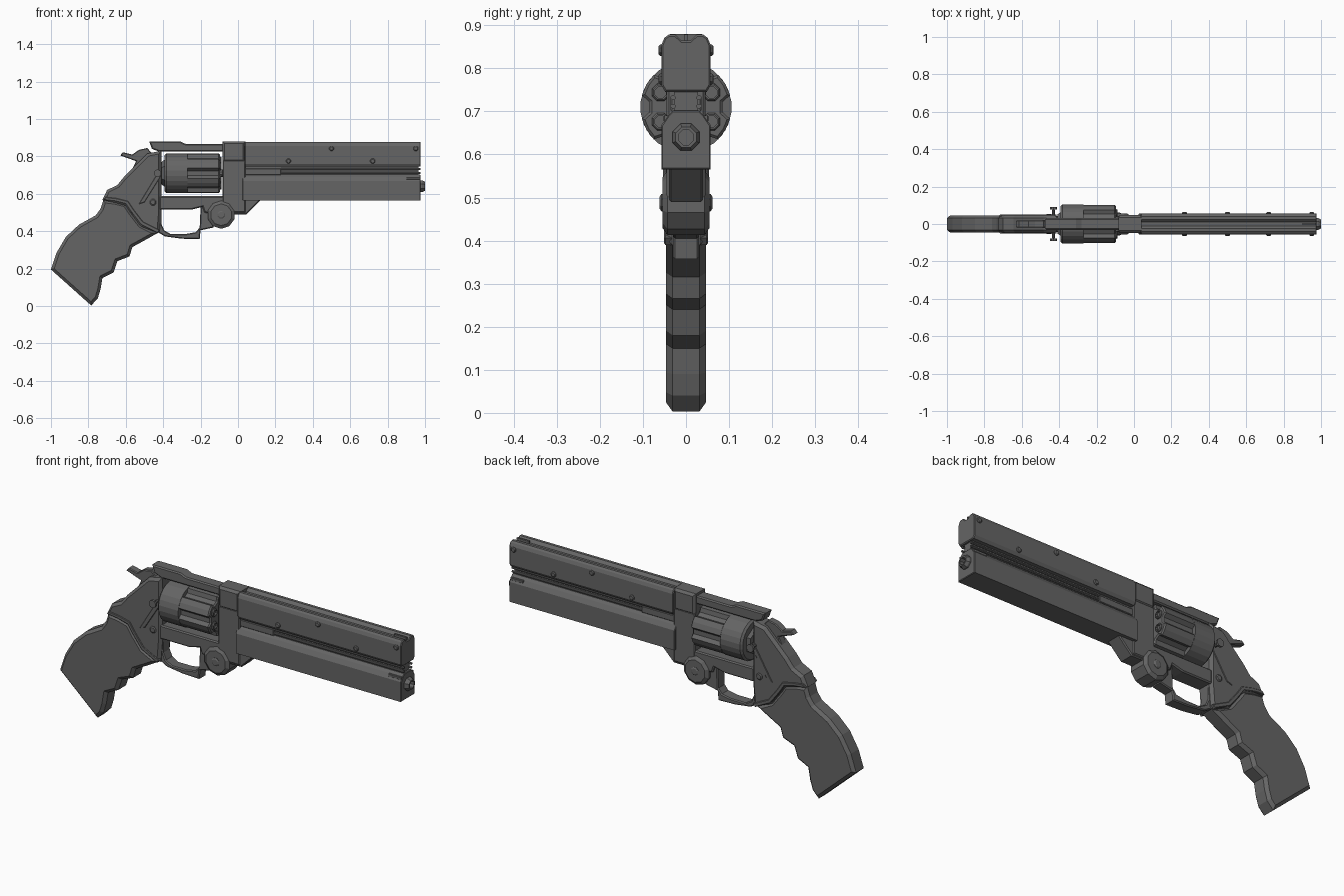
import bpy
import bmesh
from math import sin, cos, pi, radians
from mathutils import Vector

if "Cube" in bpy.data.objects:
    bpy.data.objects.remove(bpy.data.objects["Cube"], do_unlink=True)

# The single gunmetal colour
gunmetal = bpy.data.materials.new("gunmetal_grey")
gunmetal.use_nodes = True
gunmetal.diffuse_color = (0.13, 0.13, 0.13, 1)
for node in gunmetal.node_tree.nodes:
    if node.type == "BSDF_PRINCIPLED":
        node.inputs["Base Color"].default_value = gunmetal.diffuse_color


def finish(name, bm):
    """Turn a bmesh into a named, coloured object."""
    bmesh.ops.recalc_face_normals(bm, faces=bm.faces)
    mesh = bpy.data.meshes.new(name)
    bm.to_mesh(mesh)
    bm.free()
    mesh.materials.append(gunmetal)
    obj = bpy.data.objects.new(name, mesh)
    bpy.context.scene.collection.objects.link(obj)
    return obj


def prism(name, outline, start, end, axis="Y", bevel=0):
    """Extrude an outline along an axis and chamfer its two rims."""
    bm = bmesh.new()

    def place(u, v, t):
        return Vector((u, t, v)) if axis == "Y" else Vector((t, u, v))

    near = [bm.verts.new(place(u, v, start)) for u, v in outline]
    far = [bm.verts.new(place(u, v, end)) for u, v in outline]
    caps = [bm.faces.new(near), bm.faces.new(far)]
    rims = [edge for cap in caps for edge in cap.edges]
    for i in range(len(near)):
        bm.faces.new((near[i - 1], near[i], far[i], far[i - 1]))
    bmesh.ops.recalc_face_normals(bm, faces=bm.faces)
    if bevel:
        bmesh.ops.bevel(bm, geom=rims, offset=bevel, segments=1,
                        affect="EDGES", clamp_overlap=True)
    return finish(name, bm)


def slab(name, outline, half, bevel=0):
    """Side outline with a width symmetric about the middle."""
    return prism(name, outline, -half, half, "Y", bevel)


def box(name, x0, x1, z0, z1, half, bevel=0):
    return slab(name, [(x0, z0), (x1, z0), (x1, z1), (x0, z1)], half, bevel)


def lathe(name, profile, center, sides, axis="X"):
    """Revolve (distance, radius) points about an axis; zero radius closes."""
    bm = bmesh.new()
    rings = []
    for t, r in profile:
        ring = []
        for k in range(sides):
            a = 2 * pi * (k + 0.5) / sides
            u, v = r * cos(a), r * sin(a)
            offset = Vector((t, u, v)) if axis == "X" else Vector((u, t, v))
            ring.append(bm.verts.new(Vector(center) + offset))
        rings.append(ring)
    for a, b in zip(rings, rings[1:]):
        for k in range(sides):
            bm.faces.new((a[k - 1], a[k], b[k], b[k - 1]))
    bmesh.ops.remove_doubles(bm, verts=bm.verts, dist=0.00001)
    return finish(name, bm)


def mirrored(half_profile):
    return half_profile + [(-y, z) for y, z in reversed(half_profile)]


def screws(name, x, z, half, radius):
    """A domed hexagonal screw on both sides."""
    lathe(name, [(-half, 0), (-half, radius * 0.7), (-half + 0.004, radius),
                 (half - 0.004, radius), (half, radius * 0.7), (half, 0)],
          (x, 0, z), 8, "Y")


# Grip with finger scallops
grip_top = [(-.72, .567), (-.66, .56), (-.6, .545), (-.57, .5), (-.52, .435), (-.43, .39)]
grip = [(-1, .195), (-.97, .285), (-.92, .37), (-.85, .435), (-.76, .485), (-.735, .52)]
scallops = [(-.51, .345), (-.565, .315), (-.58, .265), (-.645, .24), (-.665, .18),
            (-.725, .15), (-.735, .09), (-.75, .04), (-.785, .003)]
slab("grip", grip + grip_top + scallops, .046, .015)
rim = [(x + .012, z + .016) for x, z in reversed(grip_top)]
slab("grip_rim", grip_top + rim, .051, .003)

# Rear frame, hammer and side details
slab("rear_frame", [(-.725, .567), (-.7, .62), (-.645, .647), (-.61, .69), (-.545, .755),
                    (-.485, .815), (-.41, .83), (-.41, .51), (-.42, .39), (-.52, .42),
                    (-.6, .53)], .047, .014)
slab("hammer", [(-.63, .805), (-.615, .822), (-.565, .81), (-.53, .835), (-.485, .845),
                (-.455, .81), (-.48, .75), (-.58, .7), (-.545, .775), (-.58, .787)], .02, .004)
slab("side_rib", [(-.43, .71), (-.415, .72), (-.415, .69), (-.5, .555), (-.53, .545)], .051, .002)
screws("frame_screw", -.455, .555, .053, .018)
screws("shield_pin", -.43, .71, .078, .008)
for side in (-1, 1):
    lathe("pin_head", [(-.006, 0), (-.006, .02), (.006, .02), (.006, 0)],
          (-.43, side * .084, .71), 10, "Y")

# Top strap, lower bar and front frame around the cylinder window
slab("top_strap", [(-.475, .88), (-.31, .88), (-.28, .867), (-.07, .867), (-.07, .825),
                   (-.42, .825), (-.46, .84)], .031, .006)
slab("lower_bar", [(-.42, .587), (-.07, .587), (-.07, .48), (-.18, .5), (-.19, .53),
                   (-.25, .515), (-.42, .515)], .043, .006)
box("front_frame", -.083, .04, .5, .78, .045, .005)
box("frame_collar", -.083, .04, .77, .88, .048, .012)
slab("under_lug", [(-.08, .58), (.135, .58), (.045, .49), (-.08, .49)], .04, .005)

# Trigger guard and crane pivot
slab("trigger_guard", [(-.43, .52), (-.43, .395), (-.39, .372), (-.3, .36), (-.205, .357),
                       (-.2, .405), (-.13, .42), (-.13, .53), (-.2, .53), (-.205, .42),
                       (-.225, .395), (-.28, .385), (-.36, .385), (-.395, .405),
                       (-.41, .44), (-.41, .52)], .03, .005)
lathe("crane_pivot", [(-.055, 0), (-.055, .058), (-.043, .075), (.043, .075),
                      (.055, .058), (.055, 0)], (-.09, 0, .488), 10, "Y")
screws("pivot_screw", -.09, .488, .061, .022)

# Cylinder: plain rear, fluted front, chambers and rear ratchet
axis_z = .71
lathe("cylinder_rear", [(-.393, 0), (-.393, .096), (-.383, .106), (-.27, .106), (-.27, 0)],
      (0, 0, axis_z), 24)
flutes = []
for k in range(6):
    for degrees, radius in ((-15, .106), (-8, .086), (8, .086), (15, .106), (30, .106)):
        a = radians(60 * k + degrees)
        flutes.append((radius * cos(a), axis_z + radius * sin(a)))
prism("cylinder_front", flutes, -.275, -.097, "X", .006)
for k in range(6):
    a = radians(60 * k + 30)
    lathe("chamber", [(-.12, .014), (-.088, .014), (-.088, .018), (-.093, .022),
                      (-.12, .022)], (0, .068 * cos(a), axis_z + .068 * sin(a)), 8)
lathe("cylinder_axle", [(-.42, 0), (-.42, .02), (-.07, .02), (-.07, 0)], (0, 0, axis_z), 10)
lathe("ratchet", [(-.408, 0), (-.408, .06), (-.39, .075), (-.39, 0)], (0, 0, axis_z), 6)

# Barrel shroud: grooved upper block and shouldered lower block
prism("upper_shroud", mirrored([(.01, .864), (.018, .872), (.025, .878), (.04, .878),
                                (.05, .871), (.057, .855), (.057, .76), (.048, .745)]),
      .035, .977, "X", .004)
prism("lower_shroud", mirrored([(.03, .702), (.042, .69), (.057, .668), (.057, .565)]),
      .025, .977, "X", .003)
box("shroud_core", .03, .965, .69, .755, .028)
box("shroud_band", .03, .23, .7, .735, .036, .003)
box("front_sight", .9, .97, .86, .878, .005)
box("latch", .9, .975, .676, .69, .052, .002)
for side in (-1, 1):
    for height in (.712, .732):
        lathe("guide_rod", [(.23, 0), (.23, .006), (.977, .006), (.977, 0)],
              (0, side * .03, height), 8)

# Muzzle and shroud screws
lathe("muzzle", [(.95, .034), (.985, .034), (1, .026), (1, .019), (.96, .019), (.96, 0)],
      (0, 0, .64), 8)
for x, z in ((.27, .775), (.5, .842), (.72, .775), (.95, .842)):
    screws("shroud_screw", x, z, .064, .014)
